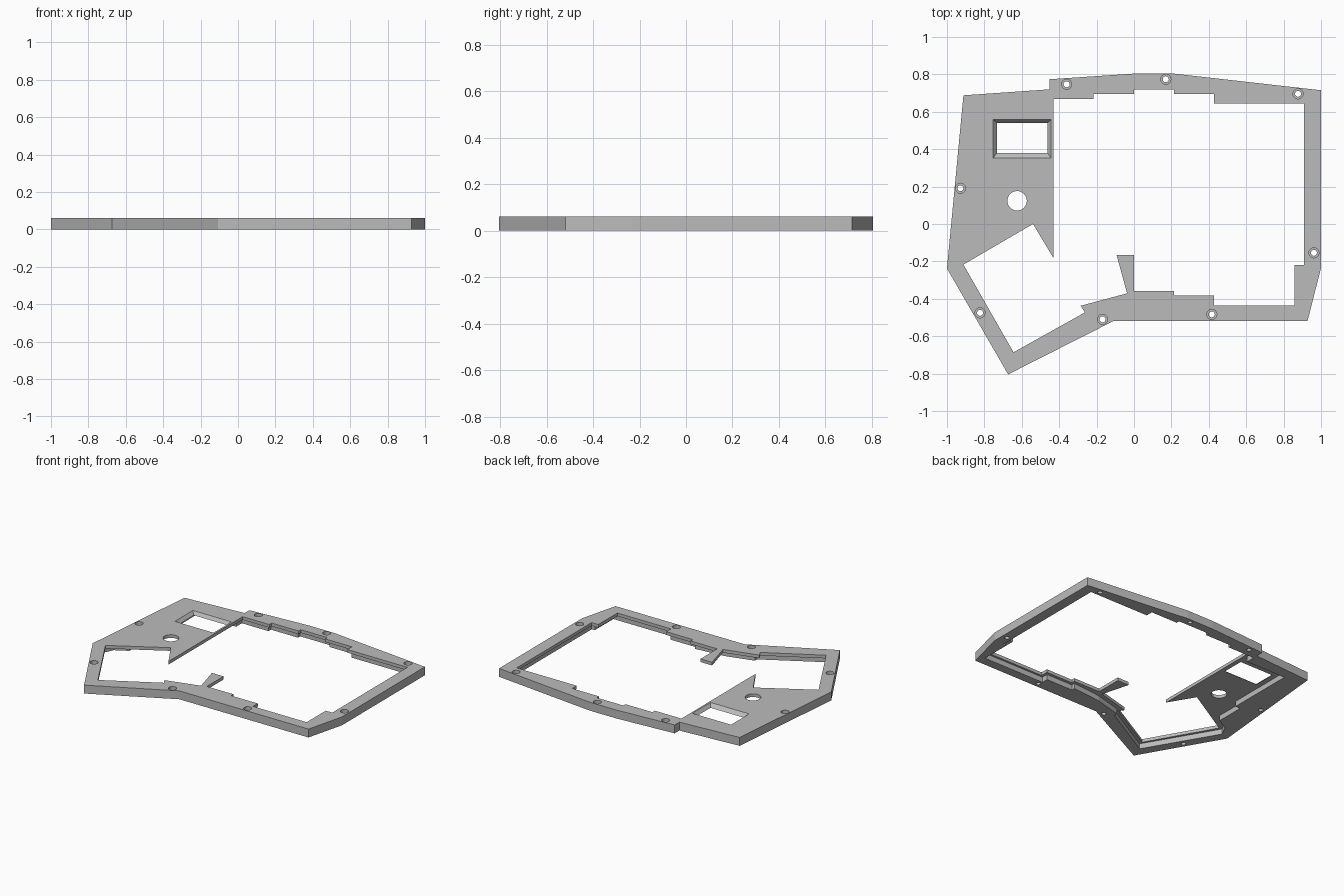
import bpy, bmesh, math

if "Cube" in bpy.data.objects:
    bpy.data.objects.remove(bpy.data.objects["Cube"])

TOP = 0.061      # full height of the case
PLATE = 0.038    # underside of the thin top plate


def add_object(name, bm):
    bmesh.ops.recalc_face_normals(bm, faces=bm.faces)
    mesh = bpy.data.meshes.new(name)
    bm.to_mesh(mesh)
    bm.free()
    obj = bpy.data.objects.new(name, mesh)
    bpy.context.collection.objects.link(obj)
    return obj


def prism(name, points, z0, z1, top_points=None):
    """Extrude an outline from z0 to z1, optionally to another top outline."""
    bm = bmesh.new()
    low = [bm.verts.new((x, y, z0)) for x, y in points]
    high = [bm.verts.new((x, y, z1)) for x, y in (top_points or points)]
    bm.faces.new(low[::-1])
    bm.faces.new(high)
    n = len(low)
    for i in range(n):
        j = (i + 1) % n
        bm.faces.new((low[i], low[j], high[j], high[i]))
    return add_object(name, bm)


def circle(cx, cy, r, n=32):
    return [(cx + r * math.cos(2 * math.pi * i / n),
             cy + r * math.sin(2 * math.pi * i / n)) for i in range(n)]


def rect(x0, x1, y0, y1):
    return [(x0, y0), (x1, y0), (x1, y1), (x0, y1)]


def cut(target, cutter):
    cutter.hide_render = True
    mod = target.modifiers.new("cut", 'BOOLEAN')
    mod.operation = 'DIFFERENCE'
    mod.solver = 'EXACT'
    mod.object = cutter
    bpy.context.view_layer.objects.active = target
    bpy.ops.object.modifier_apply(modifier=mod.name)
    bpy.data.objects.remove(cutter, do_unlink=True)


# Outer silhouette of the case
outer = [(-0.912, 0.688), (-1, -0.238), (-0.673, -0.804), (-0.108, -0.518),
         (0.928, -0.518), (1, -0.235), (1, 0.715), (0.213, 0.804),
         (0, 0.804), (-0.451, 0.774), (-0.451, 0.72)]

# Stepped key opening through the top plate
opening = [(-0.43, 0.667), (-0.216, 0.667), (-0.216, 0.695), (0, 0.695),
           (0, 0.72), (0.213, 0.72), (0.213, 0.695), (0.427, 0.695),
           (0.427, 0.643), (0.91, 0.643), (0.91, -0.218), (0.857, -0.218),
           (0.857, -0.437), (0.427, -0.437), (0.427, -0.383),
           (0.213, -0.383), (0.213, -0.357), (0, -0.357), (0, -0.166),
           (-0.093, -0.166), (-0.037, -0.371), (-0.285, -0.437),
           (-0.263, -0.473), (-0.644, -0.686), (-0.912, -0.217),
           (-0.54, 0), (-0.43, -0.183)]

# Wider recess on the underside
recess = [(-0.77, 0.62), (-0.45, 0.62), (-0.45, 0.687), (-0.236, 0.687),
          (-0.236, 0.715), (-0.02, 0.715), (-0.02, 0.74), (0.233, 0.74),
          (0.233, 0.715), (0.447, 0.715), (0.447, 0.663), (0.925, 0.663),
          (0.925, -0.24), (0.9, -0.24), (0.9, -0.452), (0.407, -0.452),
          (0.407, -0.405), (0.193, -0.405), (0.193, -0.38), (-0.03, -0.4),
          (-0.235, -0.455), (-0.235, -0.48), (-0.645, -0.712),
          (-0.935, -0.215), (-0.9, -0.14), (-0.81, -0.09), (-0.81, 0.12),
          (-0.77, 0.12)]

case = prism("keyboard_case_top", outer, 0, TOP)
cut(case, prism("recess_cutter", recess, -0.02, PLATE))
cut(case, prism("opening_cutter", opening, -0.03, TOP + 0.03))

# Display window with sloped sides
low, high = (-0.733, -0.463, 0.38, 0.54), (-0.753, -0.443, 0.352, 0.558)
k = 0.5  # continue the slope past both plate surfaces
t = TOP - PLATE
down = [a - (b - a) * k for a, b in zip(low, high)]
up = [b + (b - a) * k for a, b in zip(low, high)]
cut(case, prism("window_cutter", rect(*down), PLATE - t * k, TOP + t * k, rect(*up)))

# Round knob hole
cut(case, prism("knob_cutter", circle(-0.625, 0.124, 0.052), -0.02, TOP + 0.02))

# Counterbored screw holes around the rim
for x, y in [(-0.36, 0.747), (0.17, 0.774), (0.877, 0.696), (0.962, -0.154),
             (0.416, -0.483), (-0.168, -0.51), (-0.823, -0.475), (-0.928, 0.191)]:
    cut(case, prism("screw_head_cutter", circle(x, y, 0.027, 24), 0.03, TOP + 0.02))
    cut(case, prism("screw_cutter", circle(x, y, 0.016, 24), -0.02, TOP + 0.02))

# Plain grey plastic
grey = bpy.data.materials.new("grey_plastic")
grey.diffuse_color = (0.5, 0.5, 0.5, 1)
grey.use_nodes = True
grey.node_tree.nodes["Principled BSDF"].inputs["Base Color"].default_value = grey.diffuse_color
case.data.materials.clear()
case.data.materials.append(grey)
for p in case.data.polygons:
    p.material_index = 0
    p.use_smooth = False
